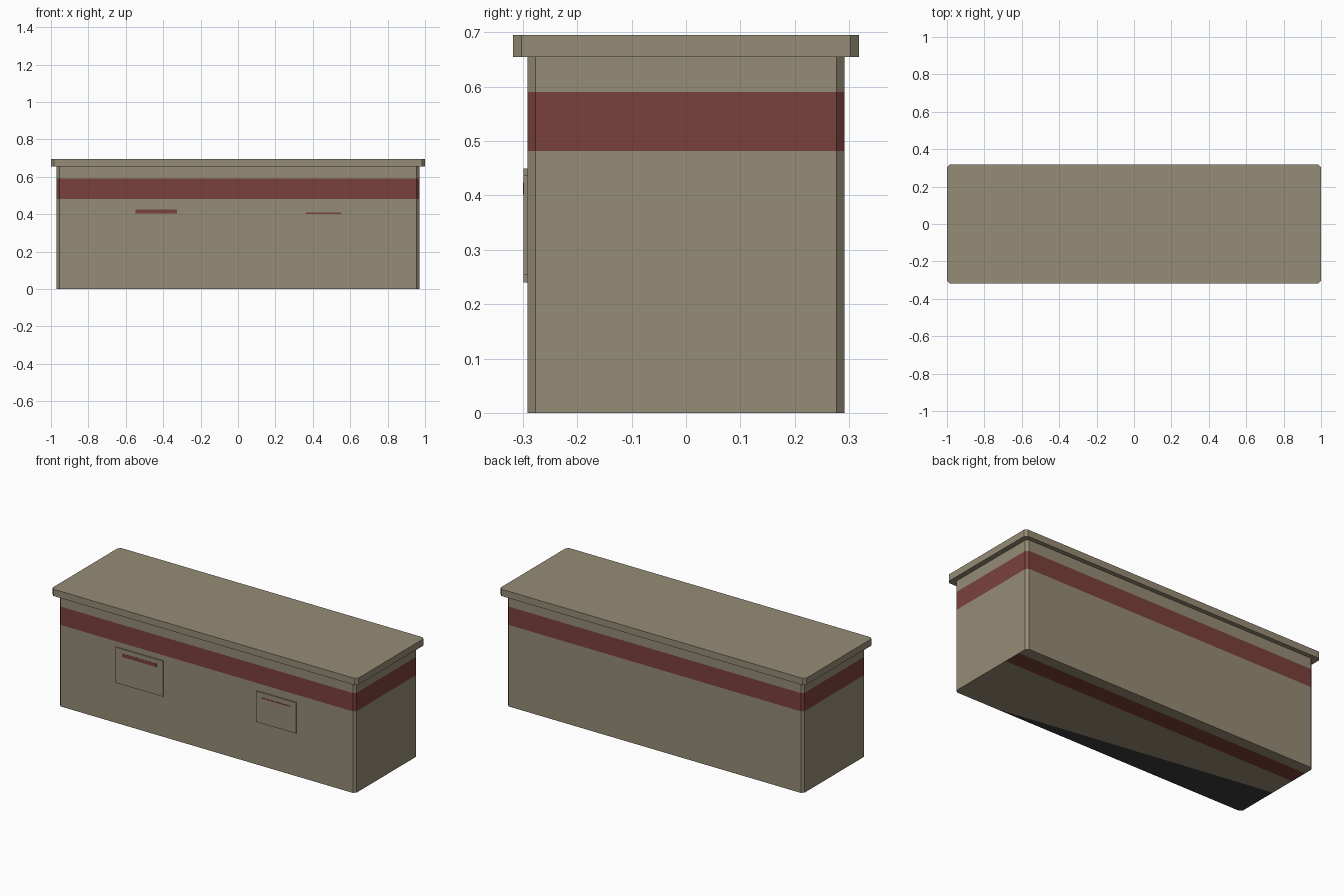
import bpy
import bmesh
from mathutils import Vector

if "Cube" in bpy.data.objects:
    bpy.data.objects.remove(bpy.data.objects["Cube"], do_unlink=True)


def make_material(name, rgb):
    mat = bpy.data.materials.new(name)
    mat.use_nodes = True
    color = (*rgb, 1)
    mat.diffuse_color = color
    mat.node_tree.nodes["Principled BSDF"].inputs["Base Color"].default_value = color
    return mat


khaki = make_material("khaki", (0.305, 0.262, 0.181))
red = make_material("dark red", (0.195, 0.053, 0.044))
black = make_material("near black", (0.042, 0.042, 0.042))


def box_mesh(low, high, chamfer=0):
    """Box between two corners, with optional flat chamfers on upright edges."""
    low, high = Vector(low), Vector(high)
    bm = bmesh.new()
    bmesh.ops.create_cube(bm, size=1)
    bmesh.ops.scale(bm, vec=high - low, verts=bm.verts)
    bmesh.ops.translate(bm, vec=(low + high) / 2, verts=bm.verts)
    if chamfer:
        upright = [e for e in bm.edges
                   if abs(e.verts[0].co.z - e.verts[1].co.z) > 0.001]
        bmesh.ops.bevel(bm, geom=upright, offset=chamfer, segments=1,
                        profile=0.5, affect='EDGES')
    return bm


def finish(name, bm, *materials):
    mesh = bpy.data.meshes.new(name)
    bm.to_mesh(mesh)
    bm.free()
    for mat in materials:
        mesh.materials.append(mat)
    obj = bpy.data.objects.new(name, mesh)
    bpy.context.collection.objects.link(obj)
    return obj


def cut(bm, faces, point, normal):
    edges = {e for f in faces for e in f.edges}
    verts = {v for f in faces for v in f.verts}
    bmesh.ops.bisect_plane(bm, geom=[*verts, *edges, *faces],
                           plane_co=point, plane_no=normal)


def underside(bm):
    bm.normal_update()
    return [f for f in bm.faces if f.normal.z < -0.9]


# Body with a red band running all the way round
BAND_LOW, BAND_HIGH = 0.482, 0.59
UNDER_LOW, UNDER_HIGH = 0.12, 0.227
body = box_mesh((-0.97, -0.292, 0), (0.97, 0.292, 0.655), 0.015)
for z in (BAND_LOW, BAND_HIGH):
    cut(body, list(body.faces), (0, 0, z), (0, 0, 1))

# Underside: red strip near the back, black wedge along the front
for y in (UNDER_LOW, UNDER_HIGH):
    cut(body, underside(body), (0, y, 0), (0, 1, 0))
wedge_point = Vector((0.69, -0.292, 0))
wedge_normal = Vector((-0.257, -1.66, 0)).normalized()
cut(body, underside(body), wedge_point, wedge_normal)

body.normal_update()
for face in body.faces:
    center = face.calc_center_median()
    if face.normal.z < -0.9:
        if UNDER_LOW < center.y < UNDER_HIGH:
            face.material_index = 1
        elif (center - wedge_point).dot(wedge_normal) > 0:
            face.material_index = 2
    elif BAND_LOW < center.z < BAND_HIGH:
        face.material_index = 1
finish("body", body, khaki, red, black)

# Overhanging lid
finish("lid", box_mesh((-1, -0.318, 0.655), (1, 0.318, 0.695), 0.015), khaki)

# Front panels, each with a thin red stripe: center, half width, bottom, top,
# stripe half width, stripe bottom, stripe top
panels = {
    "right": (-0.437, 0.155, 0.24, 0.45, 0.112, 0.404, 0.424),
    "left": (0.458, 0.13, 0.255, 0.437, 0.094, 0.402, 0.409),
}
for side, (x, half, low, high, stripe, s_low, s_high) in panels.items():
    finish(f"{side}_front_panel",
           box_mesh((x - half, -0.299, low), (x + half, -0.292, high)), khaki)
    finish(f"{side}_panel_stripe",
           box_mesh((x - stripe, -0.3, s_low), (x + stripe, -0.299, s_high)), red)
